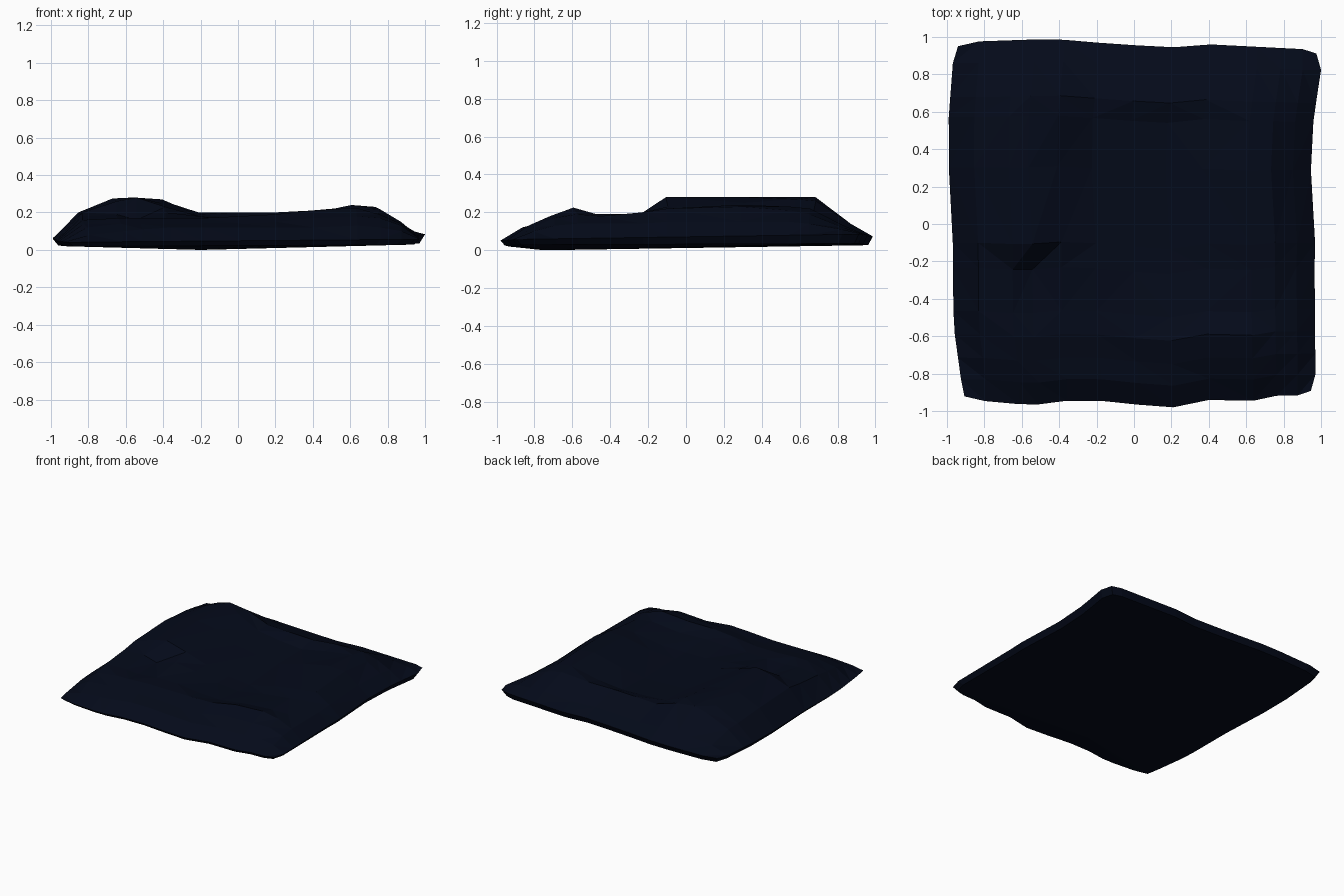
import bpy, bmesh

if "Cube" in bpy.data.objects:
    bpy.data.objects.remove(bpy.data.objects["Cube"])

# Height grid: columns (x), rows (y) and the top heights inside the rim
U = [-1, -.86, -.67, -.56, -.4, -.21, 0, .2, .4, .65, .78, .9, 1]
V = [-1, -.88, -.76, -.63, -.5, -.26, -.12, .3, .58, .69, .88, 1]
H = [
    [.08, .10, .11, .12, .12, .12, .12, .12, .13, .12, .10],
    [.12, .14, .14, .14, .14, .14, .15, .17, .18, .17, .13],
    [.14, .17, .17, .17, .17, .18, .19, .21, .225, .19, .14],
    [.16, .17, .16, .17, .17, .16, .16, .17, .19, .18, .14],
    [.18, .19, .16, .20, .18, .15, .14, .16, .19, .20, .14],
    [.20, .26, .28, .23, .18, .15, .14, .17, .21, .22, .15],
    [.20, .275, .28, .25, .18, .16, .15, .19, .24, .23, .15],
    [.18, .27, .28, .27, .19, .17, .16, .19, .23, .21, .15],
    [.17, .25, .28, .26, .20, .20, .20, .21, .22, .19, .14],
    [.11, .13, .14, .14, .12, .12, .12, .12, .13, .12, .11],
]
# Wavy outline of the four edges
LEFT = [(-.95, -.93), (-.88, -.925), (-.58, -.965), (0, -.97), (.45, -1), (.93, -.965)]
RIGHT = [(-.86, .97), (-.2, .965), (.05, .975), (.28, .945), (.6, .96), (.87, 1)]
FRONT = [(-.88, -.945), (-.59, -.97), (-.45, -.945), (-.15, -.945), (.03, -.97), (.2, -.98),
         (.43, -.935), (.63, -.955), (.7, -.92), (.95, -.915)]
BACK = [(-.9, .975), (-.46, .99), (-.1, .96), (.2, .945), (.4, .96), (.9, .935)]


def sample(pts, t):
    if t <= pts[0][0]:
        return pts[0][1]
    for (a, p), (b, q) in zip(pts, pts[1:]):
        if t <= b:
            return p + (q - p) * (t - a) / (b - a)
    return pts[-1][1]


def place(u, v):
    l, r, f, b = sample(LEFT, v), sample(RIGHT, v), sample(FRONT, u), sample(BACK, u)
    x, y = l + (r - l) * (u + 1) / 2, f + (b - f) * (v + 1) / 2
    if abs(u) == 1 and abs(v) == 1:      # clipped corners
        x, y = x * .975, y * .975
    return x, y


bm = bmesh.new()
nu, nv = len(U), len(V)

# Crumpled top
grid = []
for j, v in enumerate(V):
    row = []
    for i, u in enumerate(U):
        if 0 < i < nu - 1 and 0 < j < nv - 1:
            z = H[j - 1][i - 1]
        else:
            z = .063 + .008 * u + .014 * v
        row.append(bm.verts.new((*place(u, v), z)))
    grid.append(row)
for j in range(nv - 1):
    for i in range(nu - 1):
        a, b, c, d = grid[j][i], grid[j][i + 1], grid[j + 1][i + 1], grid[j + 1][i]
        # split each cell along its flatter diagonal
        if abs(a.co.z - c.co.z) < abs(b.co.z - d.co.z):
            tris = (a, b, c), (a, c, d)
        else:
            tris = (a, b, d), (b, c, d)
        for t in tris:
            bm.faces.new(t)

# Rim tucked under, closed by a shallow base
rim = (grid[0][:-1] + [r[-1] for r in grid[:-1]]
       + grid[-1][:0:-1] + [r[0] for r in grid[:0:-1]])
low = []
for w in rim:
    x, y = w.co.x, w.co.y
    low.append(bm.verts.new((x * .97, y * .975, .027 + .005 * x + .004 * y)))
apex = bm.verts.new((-.2, -.75, 0))
n = len(rim)
for k in range(n):
    m = (k + 1) % n
    bm.faces.new((rim[m], rim[k], low[k], low[m]))
    bm.faces.new((low[m], low[k], apex))
bmesh.ops.recalc_face_normals(bm, faces=bm.faces)

mesh = bpy.data.meshes.new("crumpled_cushion")
bm.to_mesh(mesh)
bm.free()
cushion = bpy.data.objects.new("crumpled_cushion", mesh)
bpy.context.collection.objects.link(cushion)

mat = bpy.data.materials.new("dark_navy")
mat.diffuse_color = (.0012, .003, .010, 1)
mat.use_nodes = True
mat.node_tree.nodes["Principled BSDF"].inputs["Base Color"].default_value = mat.diffuse_color
mesh.materials.append(mat)
